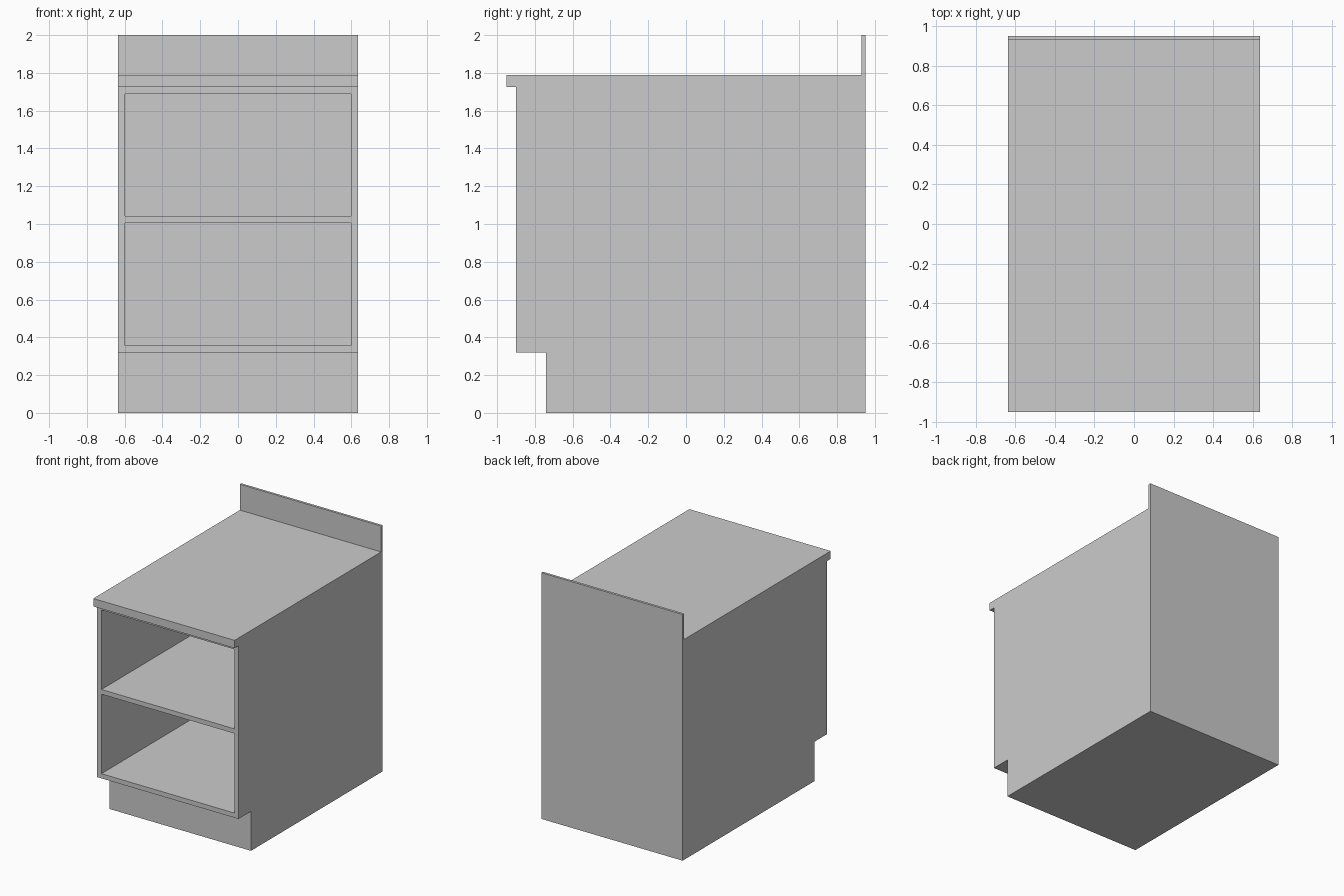
import bpy, bmesh
from mathutils import Vector

if "Cube" in bpy.data.objects:
    bpy.data.objects.remove(bpy.data.objects["Cube"])

HALF_W, BACK = 0.635, 0.95     # half width, back plane
BOARD = 0.038                  # board thickness
BODY_FRONT, KICK_FRONT = -0.90, -0.74
KICK_TOP, BODY_TOP, WORKTOP_TOP = 0.32, 1.726, 1.79


def finish(bm, name):
    bmesh.ops.recalc_face_normals(bm, faces=bm.faces)
    mesh = bpy.data.meshes.new(name)
    bm.to_mesh(mesh)
    bm.free()
    obj = bpy.data.objects.new(name, mesh)
    bpy.context.collection.objects.link(obj)
    return obj


def extrude_profile(points, half_w):
    """Side profile in (y, z), extruded across x."""
    bm = bmesh.new()
    face = bm.faces.new([bm.verts.new((-half_w, y, z)) for y, z in points])
    out = bmesh.ops.extrude_face_region(bm, geom=[face])
    verts = [v for v in out["geom"] if isinstance(v, bmesh.types.BMVert)]
    bmesh.ops.translate(bm, verts=verts, vec=(2 * half_w, 0, 0))
    bmesh.ops.recalc_face_normals(bm, faces=bm.faces)
    return bm


# Cabinet body: toe-kick profile with an open compartment pushed into the front
bm = extrude_profile([(BACK, 0), (BACK, BODY_TOP), (BODY_FRONT, BODY_TOP),
                      (BODY_FRONT, KICK_TOP), (KICK_FRONT, KICK_TOP), (KICK_FRONT, 0)], HALF_W)
front = min(bm.faces, key=lambda f: f.calc_center_median().y)
bmesh.ops.inset_region(bm, faces=[front], thickness=BOARD, use_even_offset=True)
pocket = bmesh.ops.extrude_discrete_faces(bm, faces=[front])["faces"][0]
bmesh.ops.translate(bm, verts=pocket.verts,
                    vec=Vector((0, BACK - BOARD - BODY_FRONT, 0)))
finish(bm, "cabinet_body")

# Worktop with front overhang and a thin upstand along the back
finish(extrude_profile([(-0.95, BODY_TOP), (BACK, BODY_TOP), (BACK, 2.0), (0.93, 2.0),
                        (0.93, WORKTOP_TOP), (-0.95, WORKTOP_TOP)], HALF_W),
       "worktop_with_backsplash")

# Middle shelf, flush with the front edge
finish(extrude_profile([(BODY_FRONT, 1.004), (BACK - BOARD, 1.004),
                        (BACK - BOARD, 1.042), (BODY_FRONT, 1.042)], HALF_W - BOARD),
       "shelf")
